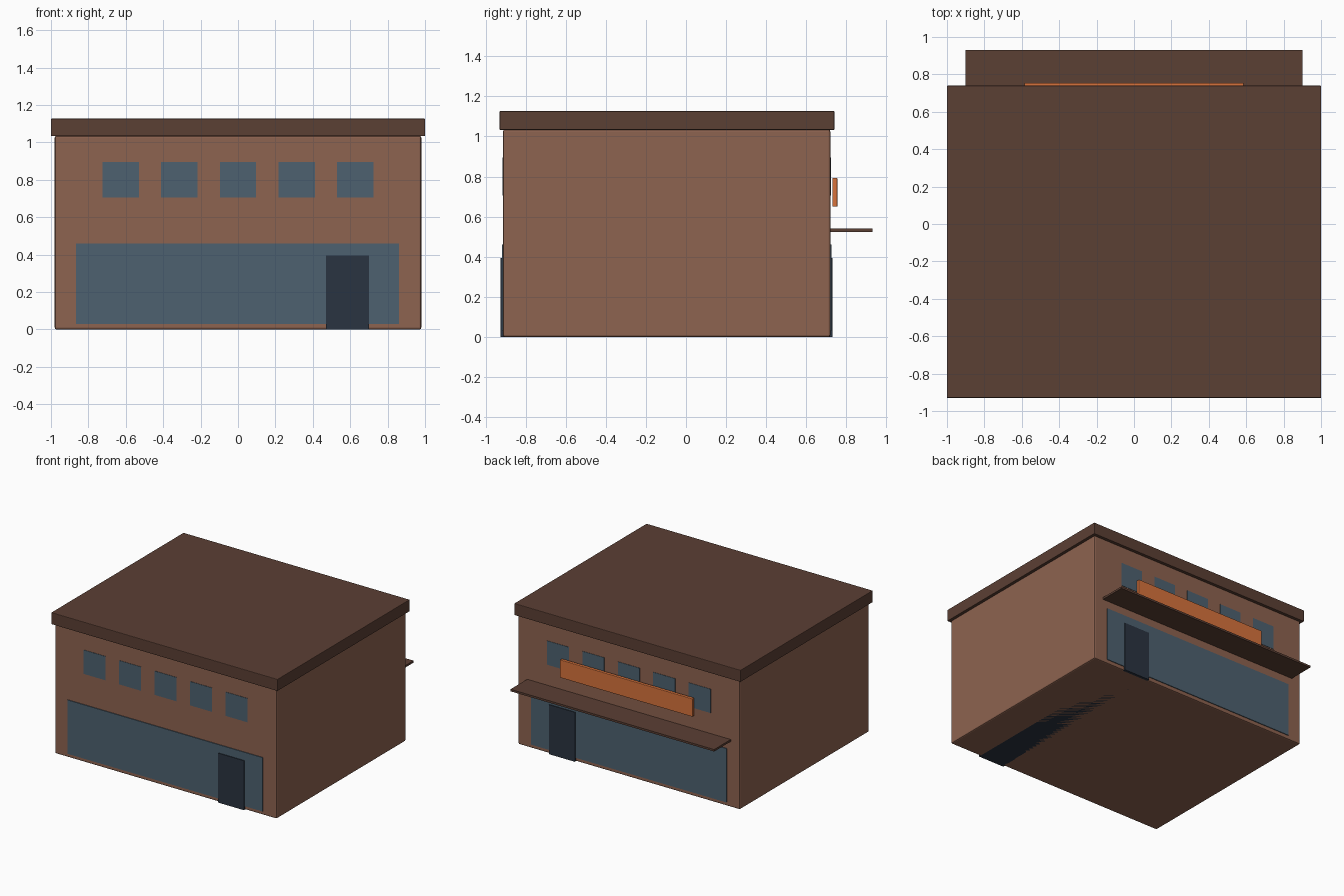
import bpy

if "Cube" in bpy.data.objects:
    bpy.data.objects.remove(bpy.data.objects["Cube"])


def material(name, rgb):
    m = bpy.data.materials.new(name)
    m.diffuse_color = (*rgb, 1)
    m.use_nodes = True
    m.node_tree.nodes["Principled BSDF"].inputs["Base Color"].default_value = m.diffuse_color
    return m


brick = material("brick", (0.27, 0.125, 0.08))
trim = material("dark_trim", (0.105, 0.05, 0.034))
glass = material("glass", (0.075, 0.12, 0.16))
door_mat = material("door_dark", (0.023, 0.034, 0.052))
orange = material("sign_orange", (0.68, 0.17, 0.045))


def box(name, x, y, z, mat, bevel=0.0):
    """Box from (min, max) pairs, with an optional small edge chamfer."""
    lo, hi = zip(x, y, z)
    bpy.ops.mesh.primitive_cube_add(
        size=1, location=[(a + b) / 2 for a, b in zip(lo, hi)])
    ob = bpy.context.object
    ob.name = name
    ob.scale = [b - a for a, b in zip(lo, hi)]
    bpy.ops.object.transform_apply(location=False, rotation=False, scale=True)
    ob.data.materials.append(mat)
    if bevel:
        mod = ob.modifiers.new("edge", 'BEVEL')
        mod.width = bevel
        mod.segments = 2
    return ob


# main shell and roof slab
box("building_body", (-0.98, 0.98), (-0.913, 0.72), (0, 1.035), brick, 0.01)
box("roof_parapet", (-1, 1), (-0.93, 0.74), (1.033, 1.127), trim, 0.004)

# shop glazing and doorway run right through to both faces
box("shop_window", (-0.865, 0.86), (-0.919, 0.726), (0.03, 0.46), glass)
box("door", (0.47, 0.70), (-0.925, 0.732), (0, 0.395), door_mat)

# upper row of windows
for i in range(5):
    cx = (i - 2) * 0.3135
    box(f"upper_window_{i + 1}", (cx - 0.097, cx + 0.097), (-0.916, 0.723),
        (0.705, 0.896), glass)

# rear canopy and blank sign board
box("canopy", (-0.9, 0.9), (0.718, 0.93), (0.524, 0.54), trim)
box("sign_board", (-0.585, 0.585), (0.73, 0.755), (0.65, 0.793), orange, 0.003)
